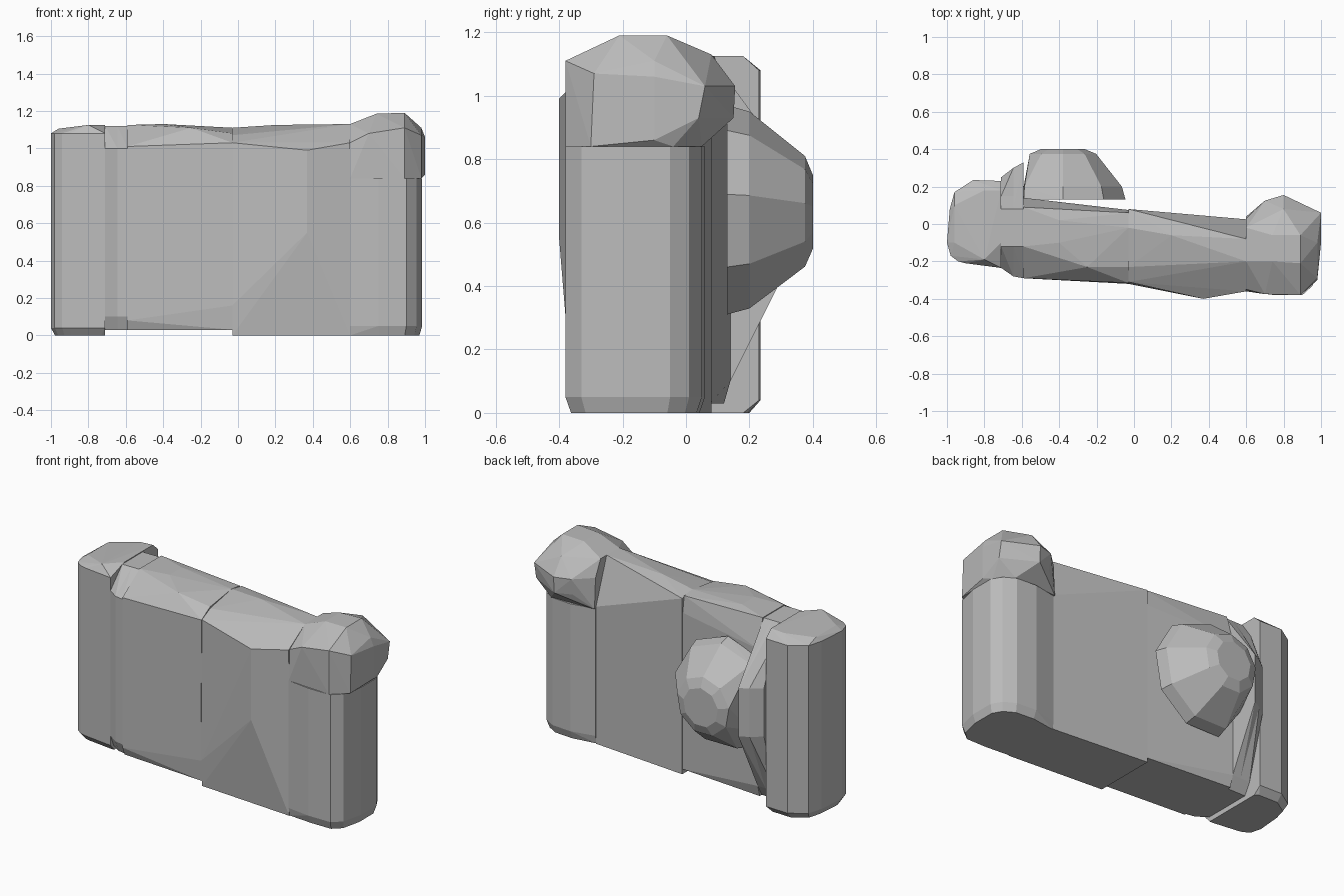
import bpy
import bmesh
from math import cos, sin, tau, radians

default_cube = bpy.data.objects.get("Cube")
if default_cube:
    bpy.data.objects.remove(default_cube, do_unlink=True)

# One plain grey for the whole body
grey = bpy.data.materials.new("plain grey")
grey.use_nodes = True
colour = (.5, .5, .5, 1)
grey.diffuse_color = colour
grey.node_tree.nodes["Principled BSDF"].inputs["Base Color"].default_value = colour


def faceted_block(name, points):
    """Make a flat-shaded convex block wrapped around the given points."""
    bm = bmesh.new()
    for point in points:
        bm.verts.new(point)
    result = bmesh.ops.convex_hull(bm, input=bm.verts[:], use_existing_faces=False)
    leftover = set(result["geom_interior"]) | set(result["geom_unused"])
    loose = [item for item in leftover if isinstance(item, bmesh.types.BMVert)]
    bmesh.ops.delete(bm, geom=loose, context="VERTS")
    bmesh.ops.dissolve_limit(bm, angle_limit=radians(1),
                             verts=bm.verts[:], edges=bm.edges[:])
    bmesh.ops.recalc_face_normals(bm, faces=bm.faces[:])
    mesh = bpy.data.meshes.new(name)
    bm.to_mesh(mesh)
    bm.free()
    mesh.materials.append(grey)
    block = bpy.data.objects.new(name, mesh)
    bpy.context.collection.objects.link(block)
    return block


def section(x, outline):
    """Place a (y, z) outline at one position along the width."""
    return [(x, y, z) for y, z in outline]


def level(z, outline, scale=1):
    """Place an (x, y) outline at one height, shrunk about its middle."""
    middle_x = (min(p[0] for p in outline) + max(p[0] for p in outline)) / 2
    middle_y = (min(p[1] for p in outline) + max(p[1] for p in outline)) / 2
    return [(middle_x + (x - middle_x) * scale,
             middle_y + (y - middle_y) * scale, z) for x, y in outline]


# Shared seam positions along the width
end_seam, slab_seam, lens_seam, body_seam, grip_seam = -.71, -.645, -.59, -.03, .6

# Rounded column of the hand grip, with its lower edge cut back
grip_plan = [(grip_seam, .03), (grip_seam, -.36), (.75, -.38), (.9, -.38),
             (.955, -.33), (.985, -.2), (.985, -.05), (.95, .01),
             (.88, .05), (.75, .06)]
grip = level(.84, grip_plan) + level(.05, grip_plan)
grip += [(max(x, grip_seam), y, z) for x, y, z in level(0, grip_plan, .92)]
grip += [(grip_seam, -.35, 0), (grip_seam, .02, 0)]
faceted_block("grip_column", grip)

# Overhanging cap on top of the grip
faceted_block("grip_cap", (
    section(grip_seam, [(-.36, .84), (-.35, 1.03), (-.2, 1.13), (-.02, 1.13),
                        (.03, 1.03), (.04, .84)])
    + section(.7, [(-.375, 1.08), (.125, 1.03), (.11, .93)])
    + section(.74, [(-.2, 1.185), (-.06, 1.185)])
    + section(.8, [(.155, 1.03), (.15, .93), (.08, 1.13)])
    + section(.89, [(-.38, .84), (-.38, 1.11), (-.21, 1.19), (-.06, 1.19),
                    (.05, .84)])
    + section(.98, [(-.3, .84), (-.29, 1.07), (-.1, 1.11), (-.04, .84)])
    + section(1, [(-.1, 1.06), (.06, 1.03), (.04, .93), (-.1, .86)])))

# Plain half of the body beside the grip
faceted_block("body_grip_side", (
    section(body_seam, [(-.31, 0), (-.32, .16), (-.31, 1.03), (-.23, 1.07),
                        (-.02, 1.11), (.08, 1.09), (.08, 0)])
    + section(.2, [(-.06, 1.125)])
    + section(.37, [(-.4, .99), (-.4, .55)])
    + section(grip_seam, [(-.355, 0), (-.36, 1.03), (-.2, 1.13), (-.08, 1.13),
                          (.025, .85), (.025, 0)])))

# Half of the body that carries the lens
faceted_block("body_lens_side", (
    section(lens_seam, [(-.27, .03), (-.29, .08), (-.29, 1.01), (-.12, 1.125),
                        (.09, 1.125), (.14, .95), (.14, .1), (.12, .03)])
    + section(-.4, [(-.1, 1.13), (.02, 1.13)])
    + section(-.25, [(-.23, 1.11)])
    + section(body_seam, [(-.31, .03), (-.32, .16), (-.315, 1.03), (-.23, 1.08),
                          (-.02, 1.11), (.06, 1.1), (.075, 1), (.075, .03)])))


# Two thin slabs that continue the lens bulge into the end block
def slab_outline(x, front, back):
    return section(x, [(front + .03, .03), (front, .1), (front, 1), (-.12, 1.12),
                       (.08, 1.12), (.15, 1.02), (back, .78), (back, .48),
                       (.14, .1), (.1, .03)])


slab_edges = [slab_outline(lens_seam, -.29, .33),
              slab_outline(slab_seam, -.28, .3),
              slab_outline(end_seam, -.235, .25)]
for name, near, far in zip(("inner_slab", "outer_slab"), slab_edges, slab_edges[1:]):
    faceted_block(name, near + far)

# End block with bevelled top and bottom
end_plan = [(end_seam, .23), (-.86, .235), (-.96, .17), (-.985, .08), (-1, -.1),
            (-.98, -.17), (-.94, -.2), (-.9, -.21), (end_seam, -.235)]
end_block = level(.04, end_plan) + level(1.08, end_plan)
end_block += level(0, end_plan, .85)
end_block += [(end_seam, y, 0) for y in (-.2, .18)]
end_block += section(end_seam, [(-.1, 1.125), (.18, 1.125)])
end_block += section(-.8, [(-.19, 1.125), (.18, 1.12)])
end_block += section(-.96, [(-.1, 1.105), (.1, 1.105)])
faceted_block("end_block", end_block)

# Domed lens housing on the back, cut flat where it meets the slabs
lens_rings = [(.13, .34), (.2, .32), (.375, .18), (.4, .12)]
sides = 9
lens = []
for depth, radius in lens_rings:
    for step in range(sides):
        angle = tau * (step + .25) / sides
        x = max(-.38 + radius * cos(angle), lens_seam)
        lens.append((x, depth, .63 + radius * sin(angle)))
faceted_block("lens_housing", lens)
